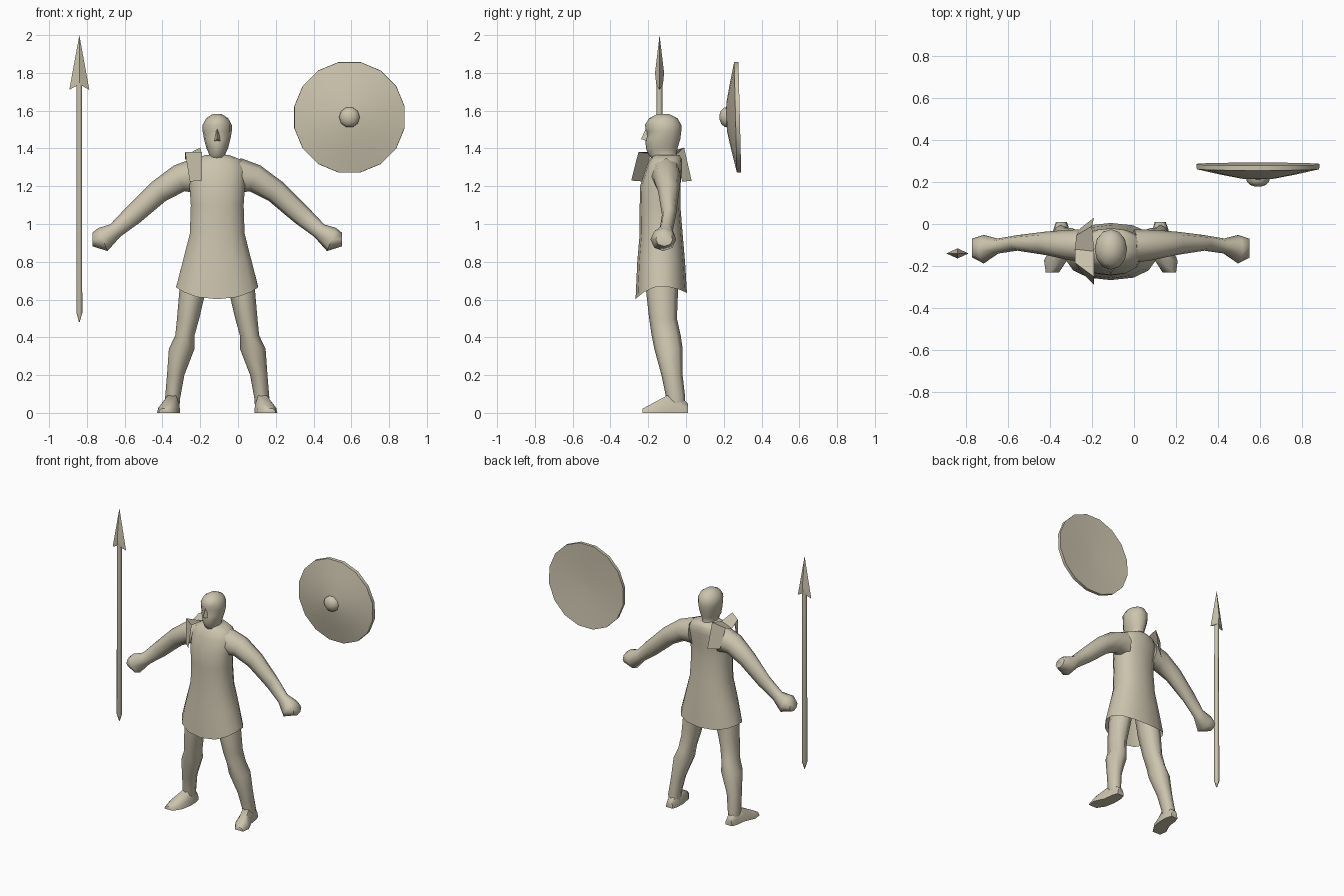
import bpy, bmesh, math
from mathutils import Vector

if "Cube" in bpy.data.objects:
    bpy.data.objects.remove(bpy.data.objects["Cube"])

CX = -0.11  # symmetry line of the figure

clay = bpy.data.materials.new("pale_clay")
clay.diffuse_color = (0.60, 0.55, 0.42, 1)
clay.use_nodes = True
clay.node_tree.nodes["Principled BSDF"].inputs["Base Color"].default_value = clay.diffuse_color


def finish(name, bm, angle=60):
    bmesh.ops.recalc_face_normals(bm, faces=bm.faces)
    me = bpy.data.meshes.new(name)
    bm.to_mesh(me)
    bm.free()
    me.materials.append(clay)
    ob = bpy.data.objects.new(name, me)
    bpy.context.collection.objects.link(ob)
    bpy.ops.object.select_all(action='DESELECT')
    ob.select_set(True)
    bpy.context.view_layer.objects.active = ob
    bpy.ops.object.shade_smooth_by_angle(angle=math.radians(angle))
    return ob


def loft(name, rings, cap_start=True, cap_end=True, closed=True, angle=60):
    """Skin a list of equally long point rings."""
    bm = bmesh.new()
    vs = [[bm.verts.new(p) for p in r] for r in rings]
    n = len(rings[0])
    for a, b in zip(vs, vs[1:]):
        for i in range(n if closed else n - 1):
            j = (i + 1) % n
            bm.faces.new((a[i], a[j], b[j], b[i]))
    if cap_start:
        bm.faces.new(vs[0])
    if cap_end:
        bm.faces.new(vs[-1])
    return finish(name, bm, angle)


def oval(n, power=2.0):
    """Unit superellipse, starting at the front (-v)."""
    pts = []
    for i in range(n):
        t = 2 * math.pi * i / n
        s, c = math.sin(t), -math.cos(t)
        pts.append((math.copysign(abs(s) ** (2 / power), s),
                    math.copysign(abs(c) ** (2 / power), c)))
    return pts


def flat_ring(x, z, hw, yf, yb, n, power=2.0):
    yc, hy = (yf + yb) / 2, (yb - yf) / 2
    return [Vector((x + u * hw, yc + v * hy, z)) for u, v in oval(n, power)]


# Tunic: z, half width, front y, back y
tunic = [(0.67, 0.222, -0.267, 0.005), (0.80, 0.187, -0.258, -0.005),
         (0.95, 0.148, -0.245, -0.018), (1.10, 0.143, -0.245, -0.03),
         (1.20, 0.150, -0.243, -0.03), (1.29, 0.155, -0.215, -0.02),
         (1.34, 0.130, -0.195, -0.02), (1.365, 0.065, -0.17, -0.035)]
rings = [flat_ring(CX, z, w, f, b, 14, 2.3) for z, w, f, b in tunic]
for p, (u, v) in zip(rings[0], oval(14, 2.3)):  # hem dips front and back
    p.z -= v * v * (0.068 if v < 0 else 0.035)
loft("tunic", rings, cap_start=False)

# Head with neck and hollow eye sockets
head = [(1.33, 0.060, -0.17, -0.04), (1.37, 0.043, -0.20, -0.05),
        (1.40, 0.057, -0.212, -0.045), (1.45, 0.070, -0.215, -0.03),
        (1.49, 0.077, -0.212, -0.025), (1.525, 0.077, -0.217, -0.025),
        (1.56, 0.058, -0.195, -0.045), (1.583, 0.022, -0.15, -0.09)]
rings = [flat_ring(CX, z, w, f, b, 12) for z, w, f, b in head]
for i in (1, -1):
    rings[4][i].y += 0.02
loft("head", rings)

# Nose wedge
bm = bmesh.new()
root, tip, l, r = [bm.verts.new(p) for p in (
    (CX, -0.208, 1.515), (CX, -0.238, 1.45),
    (CX - 0.02, -0.203, 1.437), (CX + 0.02, -0.203, 1.437))]
for f in ((root, tip, l), (root, r, tip), (tip, r, l), (root, l, r)):
    bm.faces.new(f)
finish("nose", bm)

# Arm: x, y, z, radius across, radius in y (x for the +x side)
arm = [(0.00, -0.105, 1.255, 0.095, 0.080), (0.09, -0.100, 1.242, 0.074, 0.072),
       (0.20, -0.092, 1.172, 0.062, 0.056), (0.335, -0.090, 1.048, 0.054, 0.037),
       (0.43, -0.105, 0.965, 0.042, 0.036), (0.495, -0.120, 0.918, 0.066, 0.068),
       (0.550, -0.115, 0.918, 0.036, 0.045)]
# Leg: z, outer x, inner x, front y, back y (for the -x side)
leg = [(0.85, -0.27, -0.13, -0.21, -0.04), (0.65, -0.31, -0.170, -0.212, -0.042),
       (0.50, -0.323, -0.205, -0.195, -0.048), (0.41, -0.332, -0.230, -0.182, -0.028),
       (0.34, -0.366, -0.230, -0.168, -0.018), (0.20, -0.376, -0.284, -0.130, -0.018),
       (0.08, -0.386, -0.306, -0.105, -0.004), (0.03, -0.380, -0.310, -0.100, -0.004)]
# Foot: y, centre x, half width, height
foot = [(0.010, -0.345, 0.026, 0.05), (-0.03, -0.346, 0.039, 0.085),
        (-0.10, -0.350, 0.044, 0.092), (-0.175, -0.374, 0.054, 0.052),
        (-0.23, -0.388, 0.032, 0.022)]
sole = ((-1, 0), (1, 0), (0.9, 0.5), (0.5, 1), (-0.5, 1), (-0.9, 0.5))

for side, s in (("left", 1), ("right", -1)):
    rings = []
    for i, (x, y, z, ru, rv) in enumerate(arm):
        a, b = arm[max(i - 1, 0)], arm[min(i + 1, len(arm) - 1)]
        d = Vector((b[0] - a[0], 0, b[2] - a[2])).normalized()
        if i == len(arm) - 1:
            d = Vector((1, 0, 0))
        up = Vector((-d.z, 0, d.x))
        ring = [Vector((x, y, z)) + up * (u * ru) + Vector((0, v * rv, 0)) for u, v in oval(8)]
        for p in ring:
            p.x = CX + s * (p.x - CX)
        rings.append(ring)
    loft(side + "_arm", rings)

    rings = []
    for z, xo, xi, f, b in leg:
        rings.append(flat_ring(CX - s * ((xo + xi) / 2 - CX), z, (xi - xo) / 2, f, b, 8))
    loft(side + "_leg", rings)

    loft(side + "_foot", [[(CX - s * (xc + u * hw - CX), y, h * k) for u, k in sole]
                          for y, xc, hw, h in foot])

# Shoulder strap draped over one shoulder: outer edge, inner edge
strap = [((-0.255, -0.225, 1.225), (-0.190, -0.290, 1.230)),
         ((-0.280, -0.185, 1.380), (-0.190, -0.252, 1.380)),
         ((-0.280, -0.120, 1.340), (-0.190, -0.130, 1.365)),
         ((-0.275, -0.055, 1.365), (-0.200, -0.010, 1.405)),
         ((-0.255, -0.020, 1.225), (-0.190, 0.030, 1.228))]
loft("shoulder_strap", strap, False, False, closed=False, angle=30)

# Spear shaft with pointed butt
SX, SY = -0.84, -0.14
loft("spear_shaft", [flat_ring(SX, z, r, SY - r, SY + r, 6)
                     for z, r in ((0.48, 0.002), (0.53, 0.018), (1.78, 0.016))])

# Barbed spear head
bm = bmesh.new()
P = lambda x, y, z: bm.verts.new((SX + x, SY + y, z))
top, bl, br = P(0, 0, 2.0), P(-0.053, 0, 1.71), P(0.053, 0, 1.71)
ridge = [P(0, k * 0.024, 1.80) for k in (-1, 1)]
notch = [P(0, k * 0.018, 1.74) for k in (-1, 1)]
for rg, nt in zip(ridge, notch):
    for barb in (bl, br):
        bm.faces.new((top, barb, rg))
        bm.faces.new((rg, barb, nt))
for barb in (bl, br):
    bm.faces.new((barb, notch[0], notch[1]))
finish("spear_head", bm, 30)


def disc_ring(r, y, n):
    """Upright ring about the shield centre, leaning slightly back at the foot."""
    pts = []
    for i in range(n):
        t = 2 * math.pi * (i + 0.5) / n
        dz = r * math.cos(t)
        pts.append((0.59 + r * math.sin(t), y - 0.025 * dz, 1.565 + dz))
    return pts


# Shield: shallow cone with a thin rim and slightly hollow back
loft("shield", [disc_ring(r, y, 16) for r, y in (
    (0.02, 0.212), (0.08, 0.216), (0.19, 0.238), (0.297, 0.262),
    (0.298, 0.285), (0.15, 0.275), (0.02, 0.270))])
# Shield boss
loft("shield_boss", [disc_ring(r, y, 10) for r, y in (
    (0.015, 0.178), (0.037, 0.186), (0.053, 0.202), (0.057, 0.225))])
